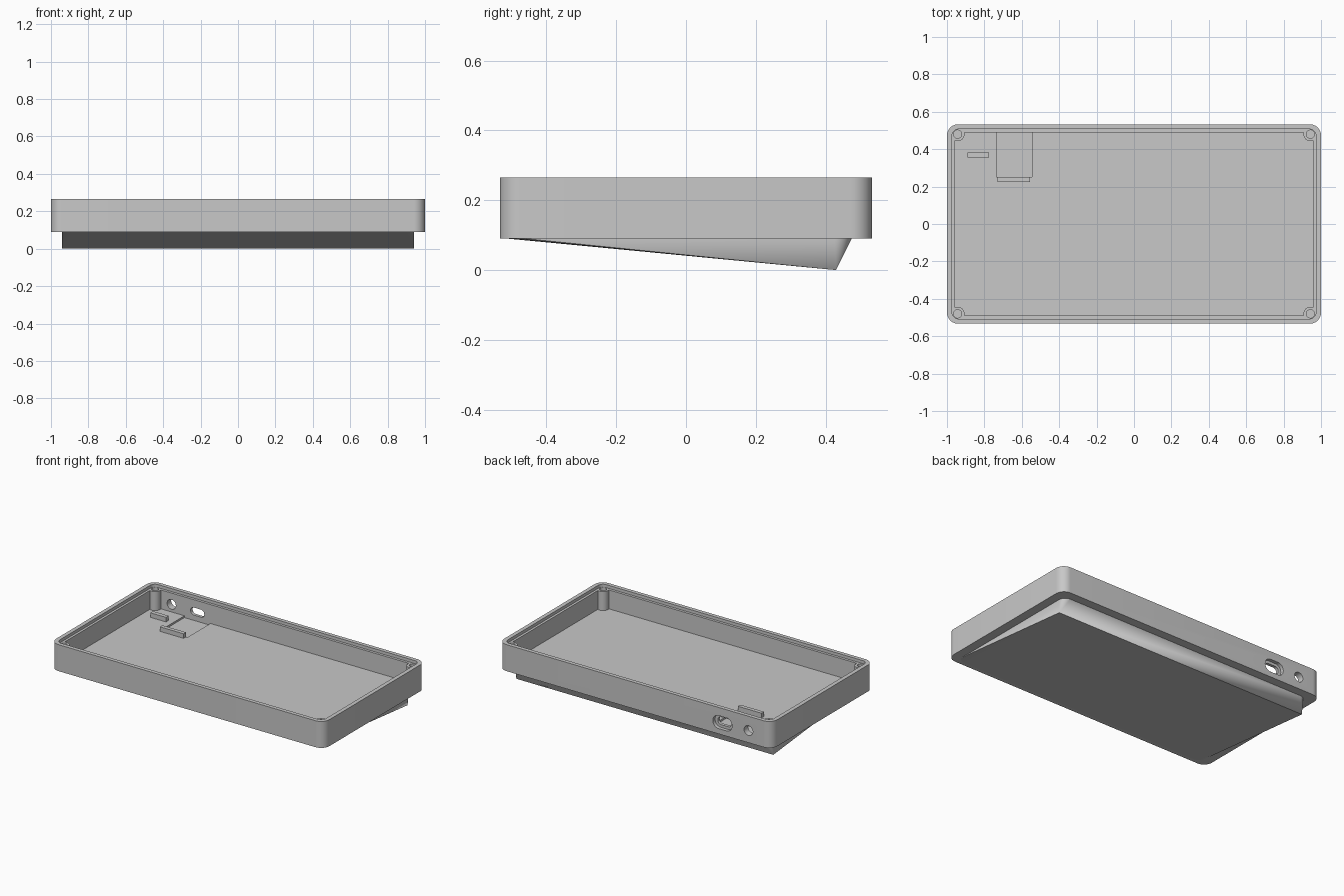
import bpy, bmesh, math
from mathutils import Matrix, Vector

if "Cube" in bpy.data.objects:
    bpy.data.objects.remove(bpy.data.objects["Cube"], do_unlink=True)

grey = bpy.data.materials.new("plain_grey")
grey.use_nodes = True
colour = (0.58, 0.58, 0.58, 1)
grey.diffuse_color = colour
grey.node_tree.nodes["Principled BSDF"].inputs["Base Color"].default_value = colour

FLOOR, LEDGE, BASE, TOP = 0.12, 0.245, 0.09, 0.265


def outline(hx, hy, r, steps=10):
    """Points of a rounded rectangle centred on the origin."""
    pts = []
    for i, (sx, sy) in enumerate([(1, 1), (-1, 1), (-1, -1), (1, -1)]):
        for k in range(steps + 1):
            a = math.pi / 2 * (i + k / steps)
            pts.append((sx * (hx - r) + r * math.cos(a), sy * (hy - r) + r * math.sin(a)))
    return pts


def finish(name, bm):
    bmesh.ops.recalc_face_normals(bm, faces=bm.faces)
    mesh = bpy.data.meshes.new(name)
    bm.to_mesh(mesh)
    bm.free()
    mesh.materials.append(grey)
    ob = bpy.data.objects.new(name, mesh)
    bpy.context.collection.objects.link(ob)
    return ob


def prism(name, hx, hy, r, height, at, along_y=False):
    """Rounded prism rising from `at`, or running towards +y."""
    bm = bmesh.new()
    if r:
        pts = outline(hx, hy, r)
    else:
        pts = [(hx, hy), (-hx, hy), (-hx, -hy), (hx, -hy)]
    verts = [bm.verts.new((x, y, 0)) for x, y in pts]
    bmesh.ops.remove_doubles(bm, verts=verts, dist=1e-5)
    face = bm.faces.new([v for v in verts if v.is_valid])
    ext = bmesh.ops.extrude_face_region(bm, geom=[face])
    top = [g for g in ext["geom"] if isinstance(g, bmesh.types.BMVert)]
    bmesh.ops.translate(bm, verts=top, vec=(0, 0, height))
    m = Matrix.Translation(at)
    if along_y:
        m = m @ Matrix.Rotation(-math.pi / 2, 4, "X")
    bm.transform(m)
    return finish(name, bm)


def combine(target, tool, operation="DIFFERENCE"):
    tool.hide_render = True
    mod = target.modifiers.new("combine", "BOOLEAN")
    mod.operation = operation
    mod.solver = "EXACT"
    mod.object = tool
    bpy.context.view_layer.objects.active = target
    bpy.ops.object.modifier_apply(modifier=mod.name)
    bpy.data.objects.remove(tool, do_unlink=True)


def smooth(ob):
    bpy.ops.object.select_all(action="DESELECT")
    ob.select_set(True)
    bpy.context.view_layer.objects.active = ob
    bpy.ops.object.shade_smooth_by_angle(angle=math.radians(30))


# Tray with a stepped rim
tray = prism("tray", 1.0, 0.533, 0.06, TOP - BASE, (0, 0, BASE))
combine(tray, prism("cavity", 0.957, 0.49, 0.02, 0.3, (0, 0, FLOOR)))
combine(tray, prism("rim_step", 0.973, 0.507, 0.035, 0.3, (0, 0, LEDGE)))

# Screw posts in the four corners
for sx in (-1, 1):
    for sy in (-1, 1):
        x, y = sx * 0.943, sy * 0.48
        combine(tray, prism("post", 0.037, 0.037, 0.037, LEDGE - 0.105, (x, y, 0.105)), "UNION")
        combine(tray, prism("screw_hole", 0.022, 0.022, 0.022, 0.2, (x, y, 0.14)))

# Shallow board recess in the floor
combine(tray, prism("board_recess", 0.095, 0.12, 0, 0.05, (-0.64, 0.37, FLOOR - 0.012)))

# Connector openings through the back wall
combine(tray, prism("port_recess", 0.07, 0.043, 0.042, 0.1, (-0.64, 0.51, 0.168), True))
combine(tray, prism("port_slot", 0.05, 0.025, 0.024, 0.2, (-0.64, 0.44, 0.168), True))
combine(tray, prism("jack_hole", 0.032, 0.032, 0.032, 0.2, (-0.83, 0.44, 0.17), True))
smooth(tray)

# Stop bars on the floor
prism("board_stop", 0.087, 0.013, 0, 0.04, (-0.642, 0.238, FLOOR - 0.01))
prism("jack_stop", 0.057, 0.014, 0, 0.04, (-0.832, 0.369, FLOOR - 0.01))

# Tilted foot wedge under the tray
bm = bmesh.new()
for x, y in outline(0.94, 0.4925, 0.05):
    bm.verts.new((x, y - 0.0175, BASE))
for x in (-0.94, 0.94):
    bm.verts.new((x, 0.43, 0))
bmesh.ops.convex_hull(bm, input=bm.verts)
bmesh.ops.dissolve_limit(bm, angle_limit=0.002, verts=bm.verts, edges=bm.edges)
smooth(finish("tilt_wedge", bm))
